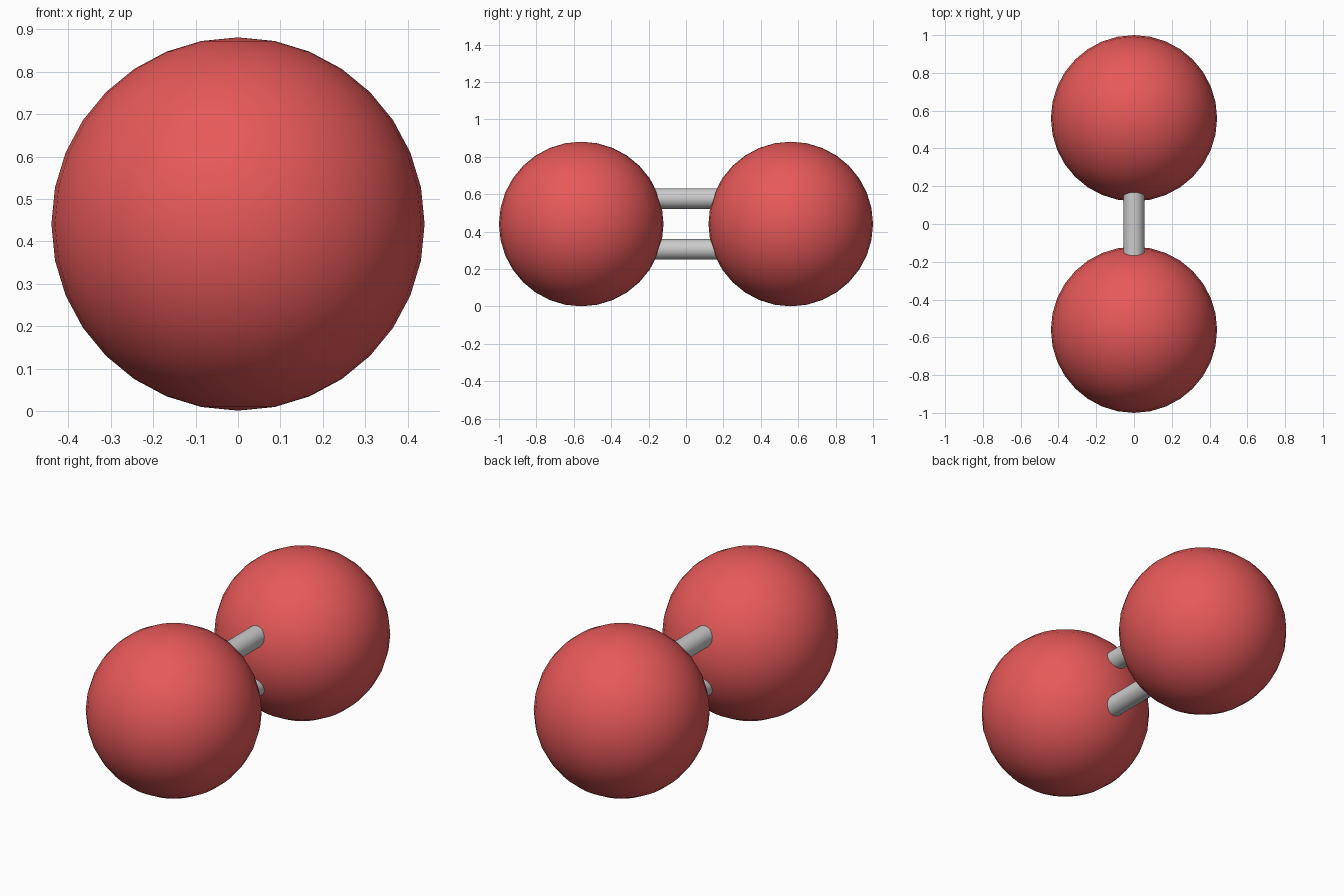
import bpy
import math

if "Cube" in bpy.data.objects:
    bpy.data.objects.remove(bpy.data.objects["Cube"])

RADIUS = 0.44      # atom radius
CENTRE_Y = 0.56    # atom distance from the middle
CENTRE_Z = 0.441   # height of the molecule axis
BOND_OFFSET = 0.136
BOND_RADIUS = 0.055

red = bpy.data.materials.new("red")
red.diffuse_color = (0.8, 0.1, 0.1, 1.0)
red.use_nodes = True
red.node_tree.nodes["Principled BSDF"].inputs["Base Color"].default_value = red.diffuse_color

# Two atoms, front and back
for name, side in (("front_atom", -1), ("back_atom", 1)):
    bpy.ops.mesh.primitive_uv_sphere_add(
        segments=32, ring_count=16, radius=RADIUS,
        location=(0, side * CENTRE_Y, CENTRE_Z))
    atom = bpy.context.object
    atom.name = name
    atom.data.materials.append(red)
    bpy.ops.object.shade_smooth()

# Double bond: two parallel rods running into the atoms
for name, side in (("upper_bond", 1), ("lower_bond", -1)):
    bpy.ops.mesh.primitive_cylinder_add(
        vertices=32, radius=BOND_RADIUS, depth=2 * CENTRE_Y,
        location=(0, 0, CENTRE_Z + side * BOND_OFFSET),
        rotation=(math.pi / 2, 0, 0))
    bond = bpy.context.object
    bond.name = name
    bpy.ops.object.shade_smooth_by_angle(angle=math.radians(30))
